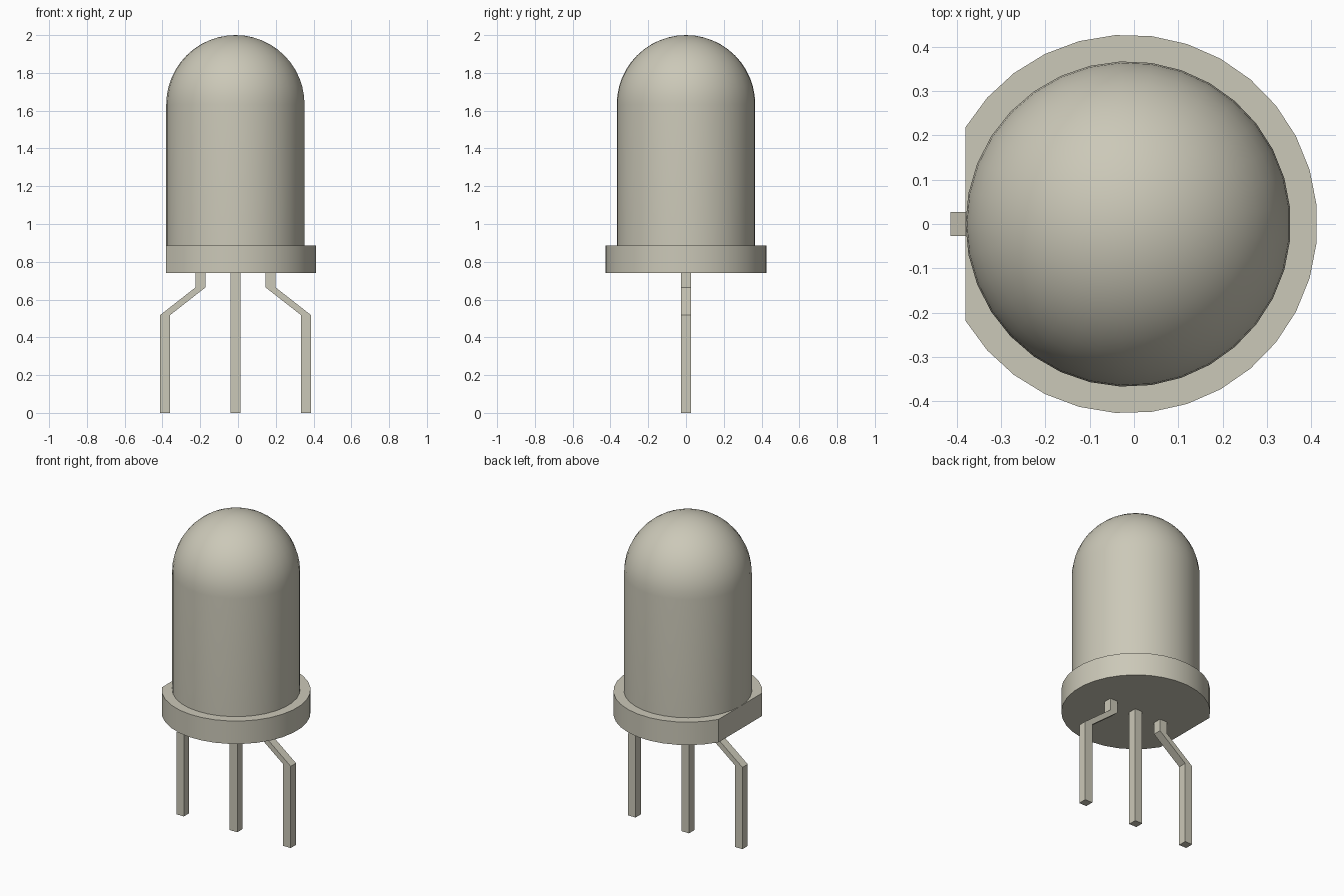
import bpy, bmesh
from math import sin, cos, pi, acos

cube = bpy.data.objects.get("Cube")
if cube:
    bpy.data.objects.remove(cube, do_unlink=True)

AXIS_X = -0.013
BODY_R, RIM_R = 0.367, 0.427
RIM_Z, BODY_Z, DOME_Z = 0.74, 0.885, 1.633
LEG_HALF = 0.0265

mat = bpy.data.materials.new("warm_grey")
mat.use_nodes = True
colour = (0.60, 0.58, 0.48, 1)
mat.diffuse_color = colour
mat.node_tree.nodes["Principled BSDF"].inputs["Base Color"].default_value = colour


def loft(name, rings, cap_start=False, cap_end=False, tip=None, smooth=False):
    """Join equal rings of points with quads, with optional caps or a tip."""
    bm = bmesh.new()
    loops = [[bm.verts.new(p) for p in ring] for ring in rings]
    n = len(loops[0])
    for a, b in zip(loops, loops[1:]):
        for i in range(n):
            j = (i + 1) % n
            bm.faces.new((a[i], a[j], b[j], b[i]))
    if cap_start:
        bm.faces.new(loops[0][::-1])
    if cap_end:
        bm.faces.new(loops[-1])
    if tip:
        top = bm.verts.new(tip)
        for i in range(n):
            bm.faces.new((loops[-1][i], loops[-1][(i + 1) % n], top))
    mesh = bpy.data.meshes.new(name)
    bm.to_mesh(mesh)
    bm.free()
    mesh.materials.append(mat)
    obj = bpy.data.objects.new(name, mesh)
    bpy.context.collection.objects.link(obj)
    if smooth:
        bpy.ops.object.select_all(action='DESELECT')
        obj.select_set(True)
        bpy.context.view_layer.objects.active = obj
        bpy.ops.object.shade_smooth_by_angle(angle=pi / 6)
    return obj


def circle(r, z, n=33):
    return [(AXIS_X + r * cos(pi + 2 * pi * i / n), r * sin(pi + 2 * pi * i / n), z)
            for i in range(n)]


# Rim: a disc whose arc stops at the flat on the right side
half = acos(-BODY_R / RIM_R)
arc = [-half + 2 * half * i / 27 for i in range(28)]
loft("rim", [[(AXIS_X + RIM_R * cos(a), RIM_R * sin(a), z) for a in arc]
             for z in (RIM_Z, BODY_Z)], True, True, smooth=True)

# Domed body: straight wall, then a hemisphere
steps = 12
rings = [circle(BODY_R, BODY_Z)]
for i in range(steps):
    t = pi / 2 * i / steps
    rings.append(circle(BODY_R * cos(t), DOME_Z + BODY_R * sin(t)))
loft("domed_body", rings, tip=(AXIS_X, 0, DOME_Z + BODY_R), smooth=True)


# Legs: square pins, the outer two cranked outwards
def leg(name, path):
    w = LEG_HALF
    loft(name, [[(AXIS_X + x + dx, dy, z) for dx, dy in
                 ((-w, -w), (w, -w), (w, w), (-w, w))] for x, z in path], cap_start=True)


leg("middle_leg", [(0, 0), (0, RIM_Z)])
for name, s in (("left_leg", 1), ("right_leg", -1)):
    leg(name, [(s * 0.374, 0), (s * 0.374, 0.517), (s * 0.186, 0.664), (s * 0.186, RIM_Z)])
